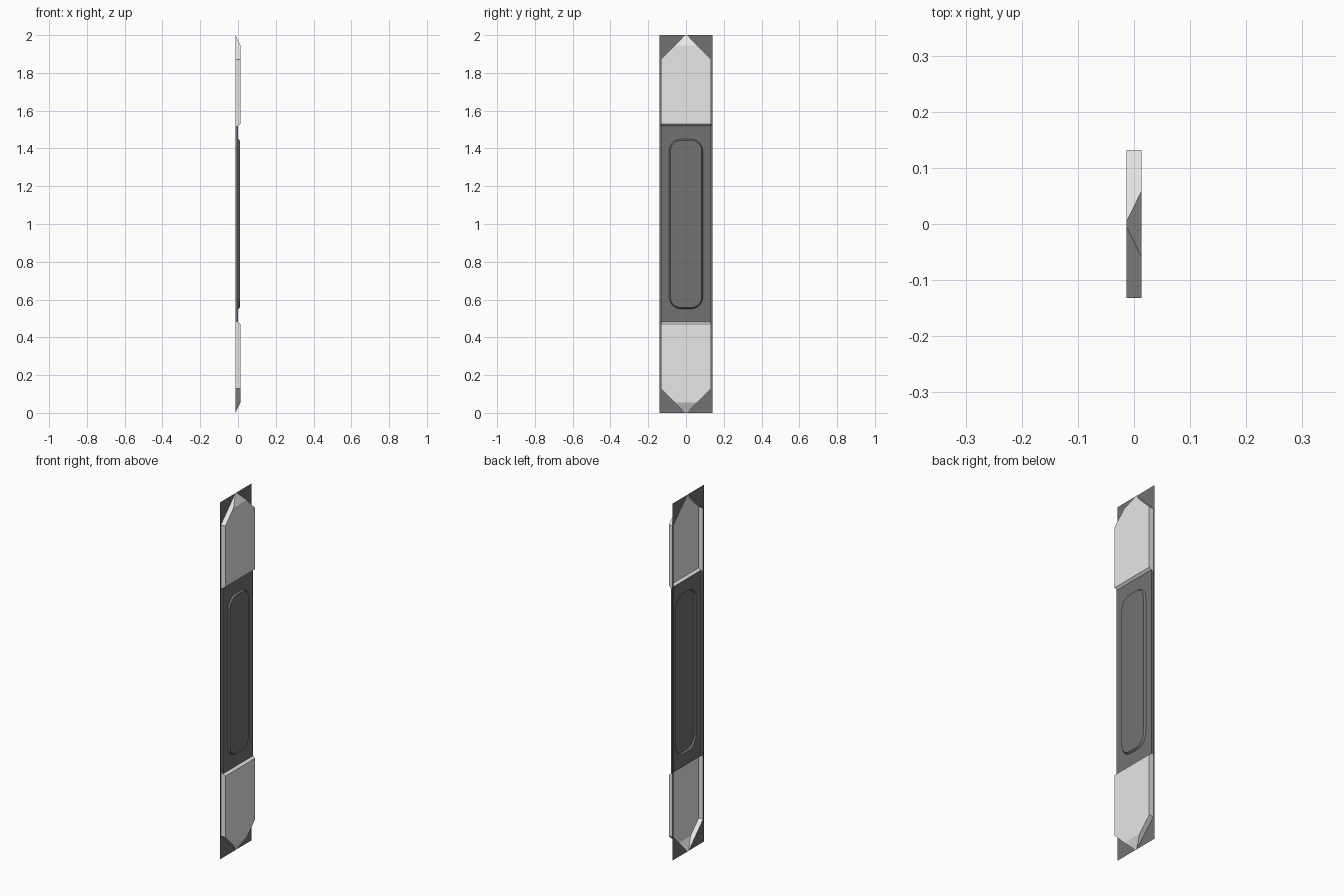
import bpy, bmesh, math
from mathutils import Vector

if "Cube" in bpy.data.objects:
    bpy.data.objects.remove(bpy.data.objects["Cube"])

BACK, MID, RAISED, FRONT = -0.0135, 0.0, 0.0095, 0.0135
W = 0.132          # half width of the raised relief
SHOULDER = 1.872   # where the pointed end starts
TIP_Y = 0.004      # half width of the tip
CUT = 1.945        # where the sloped tip facet starts


def material(name, v):
    m = bpy.data.materials.new(name)
    m.diffuse_color = (v, v, v, 1)
    m.use_nodes = True
    m.node_tree.nodes["Principled BSDF"].inputs["Base Color"].default_value = m.diffuse_color
    return m


light = material("light grey", 0.8)
dark = material("dark grey", 0.17)


def sheet(name, half, mat, centre_z, flip_z=False):
    """Open sheet from polygons of the +y half, mirrored over y; faces point outward."""
    bm = bmesh.new()
    ref = Vector((-0.05, 0, centre_z))
    for poly in half:
        f = bm.faces.new([bm.verts.new(p) for p in poly])
        f.normal_update()
        if f.normal.dot(f.calc_center_median() - ref) < 0:
            f.normal_flip()
    axes = [1, 2] if flip_z else [1]
    for axis in axes:
        new = bmesh.ops.duplicate(bm, geom=bm.verts[:] + bm.edges[:] + bm.faces[:])["geom"]
        for g in new:
            if isinstance(g, bmesh.types.BMVert):
                g.co[axis] = -g.co[axis] if axis == 1 else 2 - g.co[axis]
        bmesh.ops.reverse_faces(bm, faces=[g for g in new if isinstance(g, bmesh.types.BMFace)])
    bmesh.ops.remove_doubles(bm, verts=bm.verts[:], dist=1e-5)
    me = bpy.data.meshes.new(name)
    bm.to_mesh(me)
    bm.free()
    me.materials.append(mat)
    ob = bpy.data.objects.new(name, me)
    bpy.context.collection.objects.link(ob)
    return ob


# backing frame: flat border with the relief outline left open
outline = [(TIP_Y, 2), (0.14, 2), (0.14, 0), (TIP_Y, 0), (W, 2 - SHOULDER), (W, SHOULDER)]
sheet("backing_frame", [[(BACK, y, z) for y, z in outline]], dark, 1)

# pointed end blocks, hollow behind
IN_B, IN_F = 1.52, 1.53
cut_y = W + (TIP_Y - W) * (CUT - SHOULDER) / (2 - SHOULDER)
block = [
    [(FRONT, 0, IN_F), (FRONT, W, IN_F), (FRONT, W, SHOULDER), (FRONT, cut_y, CUT), (FRONT, 0, CUT)],
    [(FRONT, 0, CUT), (FRONT, cut_y, CUT), (BACK, TIP_Y, 2), (BACK, 0, 2)],
    [(FRONT, W, SHOULDER), (FRONT, cut_y, CUT), (BACK, TIP_Y, 2), (BACK, W, SHOULDER)],
    [(FRONT, W, IN_F), (FRONT, W, SHOULDER), (BACK, W, SHOULDER), (BACK, W, IN_B), (MID, W, IN_B)],
    [(FRONT, 0, IN_F), (FRONT, W, IN_F), (MID, W, IN_B), (MID, 0, IN_B)],
]
sheet("end_blocks", block, light, 1.7, flip_z=True)


# centre panel with a raised rounded field
def ring(x, hw, hh, r, n=6):
    """Half rounded rectangle, from bottom centre round +y to top centre."""
    pts = [(x, 0, 1 - hh)]
    for s in (-1, 1):
        for i in range(n + 1):
            a = math.pi / 2 * (i / n if s > 0 else i / n - 1)
            pts.append((x, hw - r + r * math.cos(a), 1 + s * (hh - r) + r * math.sin(a)))
    return pts + [(x, 0, 1 + hh)]


outer, inner = ring(MID, 0.09, 0.45, 0.065), ring(RAISED, 0.083, 0.443, 0.058)
IN_L = 2 - IN_B
panel = [
    [(MID, 0, IN_L), (MID, W, IN_L), (MID, W, IN_B), (MID, 0, IN_B)] + outer[::-1],
    [(MID, W, IN_L), (MID, W, IN_B), (BACK, W, IN_B), (BACK, W, IN_L)],
    inner,
]
panel += [[outer[i], outer[i + 1], inner[i + 1], inner[i]] for i in range(len(outer) - 1)]
sheet("centre_panel", panel, dark, 1)
